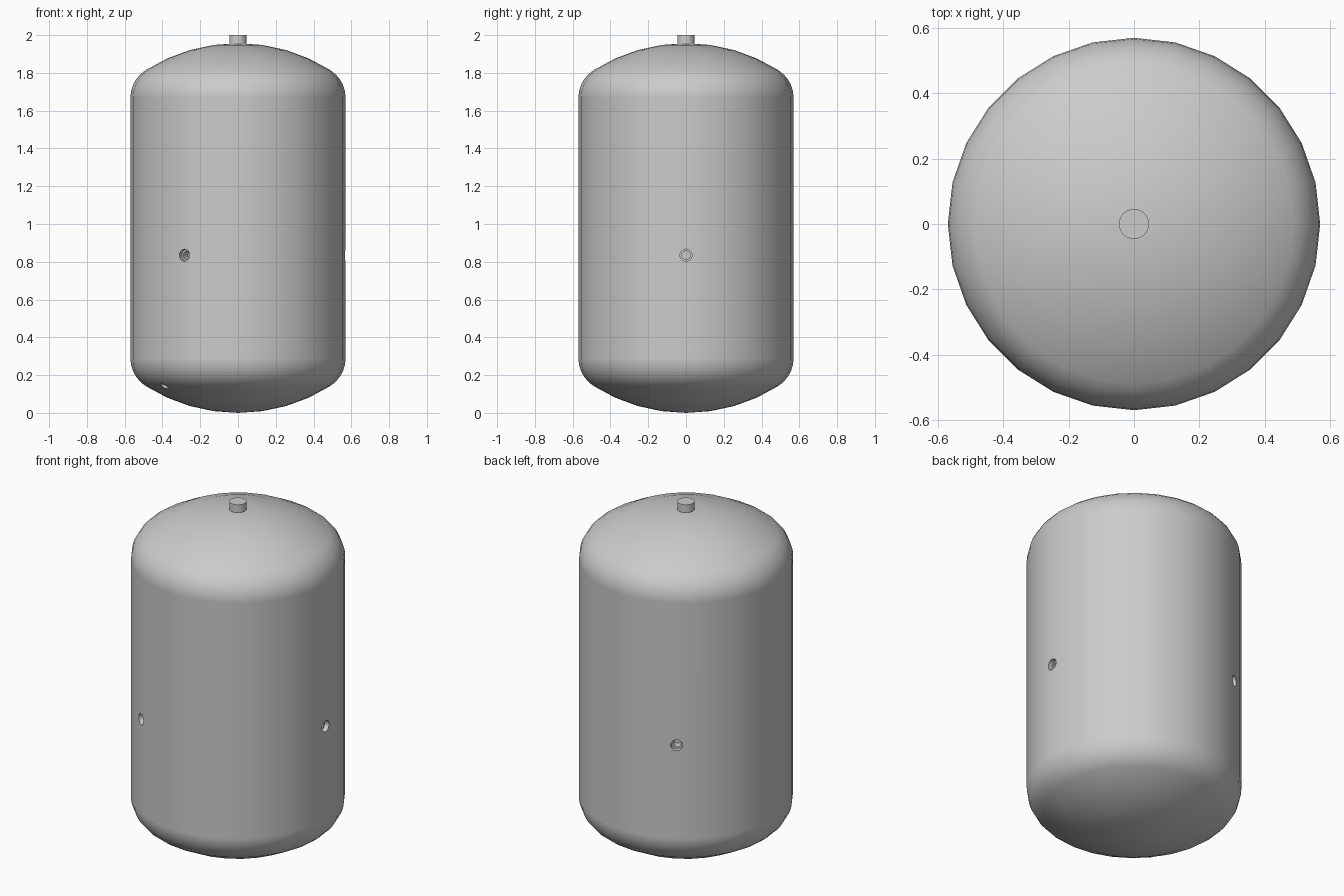
import bpy, bmesh, math
from mathutils import Vector

if "Cube" in bpy.data.objects:
    bpy.data.objects.remove(bpy.data.objects["Cube"])

SIDES = 28
RAD, TOP = 0.57, 1.957             # shell radius, apex of upper dome
CROWN, KNUCKLE = 0.912, 0.1756     # dome radii
ALPHA = math.asin((RAD - KNUCKLE) / (CROWN - KNUCKLE))
DOME = CROWN - (CROWN - KNUCKLE) * math.cos(ALPHA)


def lathe(name, profile, sides):
    """Spin (radius, z) points around z; points with radius 0 become poles."""
    bm = bmesh.new()
    rings = []
    for r, z in profile:
        if r < 1e-6:
            rings.append([bm.verts.new((0, 0, z))] * sides)
        else:
            rings.append([bm.verts.new((r * math.cos(a), r * math.sin(a), z))
                          for a in (2 * math.pi * i / sides for i in range(sides))])
    for lo, hi in zip(rings, rings[1:]):
        for i in range(sides):
            j = (i + 1) % sides
            bm.faces.new(dict.fromkeys((lo[i], lo[j], hi[j], hi[i])))
    bmesh.ops.recalc_face_normals(bm, faces=bm.faces)
    mesh = bpy.data.meshes.new(name)
    bm.to_mesh(mesh)
    bm.free()
    ob = bpy.data.objects.new(name, mesh)
    bpy.context.collection.objects.link(ob)
    return ob


def smooth(ob):
    bpy.ops.object.select_all(action='DESELECT')
    ob.select_set(True)
    bpy.context.view_layer.objects.active = ob
    bpy.ops.object.shade_smooth_by_angle(angle=math.radians(32))


# Dome profile: shallow crown arc, then tighter knuckle arc
dome = [(CROWN * math.sin(ALPHA * i / 4), CROWN * (1 - math.cos(ALPHA * i / 4)))
        for i in range(5)]
for i in range(1, 6):
    a = ALPHA + (math.pi / 2 - ALPHA) * i / 5
    dome.append((RAD - KNUCKLE + KNUCKLE * math.sin(a), DOME - KNUCKLE * math.cos(a)))

# Tank shell
tank = lathe("tank_shell", dome + [(r, TOP - z) for r, z in reversed(dome)], SIDES)


# Stepped port cutters, local z pointing outwards
def port(name, pos, direction, r):
    cut = lathe(name, [(0, -0.08), (r * 0.7, -0.08), (r * 0.7, -0.03),
                       (r, -0.03), (r, 0.05), (0, 0.05)], 20)
    cut.location = pos
    cut.rotation_euler = Vector(direction).to_track_quat('Z', 'Y').to_euler()
    cut.hide_render = True
    cut.hide_set(True)
    mod = tank.modifiers.new(name, 'BOOLEAN')
    mod.operation = 'DIFFERENCE'
    mod.solver = 'EXACT'
    mod.object = cut
    return cut


# Three side ports and one drain in the lower dome
cutters = []
for k in range(3):
    a = 2 * math.pi * k / 3
    d = Vector((math.cos(a), math.sin(a), 0))
    cutters.append(port("side_port_cutter", d * RAD + Vector((0, 0, 0.835)), d, 0.032))
a = math.radians(216)
d = Vector((math.cos(a) * 0.58, math.sin(a) * 0.58, -0.81))
cutters.append(port("drain_cutter", (0.483 * math.cos(a), 0.483 * math.sin(a), 0.14), d, 0.022))

# Apply the cuts, then remove the cutters
deps = bpy.context.evaluated_depsgraph_get()
cut_mesh = bpy.data.meshes.new_from_object(tank.evaluated_get(deps))
tank.modifiers.clear()
tank.data = cut_mesh
for c in cutters:
    bpy.data.objects.remove(c)
smooth(tank)

# Keep the side wall shading round near the port rims
me = tank.data
normals = [Vector(n.vector) for n in me.corner_normals]
for p in me.polygons:
    radial = Vector((p.center.x, p.center.y, 0)).normalized()
    if p.normal.dot(radial) > 0.97 and math.hypot(p.center.x, p.center.y) > 0.54:
        for li in p.loop_indices:
            co = me.vertices[me.loops[li].vertex_index].co
            if DOME - 0.001 < co.z < TOP - DOME + 0.001:
                normals[li] = Vector((co.x, co.y, 0)).normalized()
me.normals_split_custom_set([tuple(n) for n in normals])

# Top nozzle
nozzle = lathe("top_nozzle", [(0, 1.92), (0.046, 1.92), (0.046, 2.0), (0, 2.0)], 28)
smooth(nozzle)
